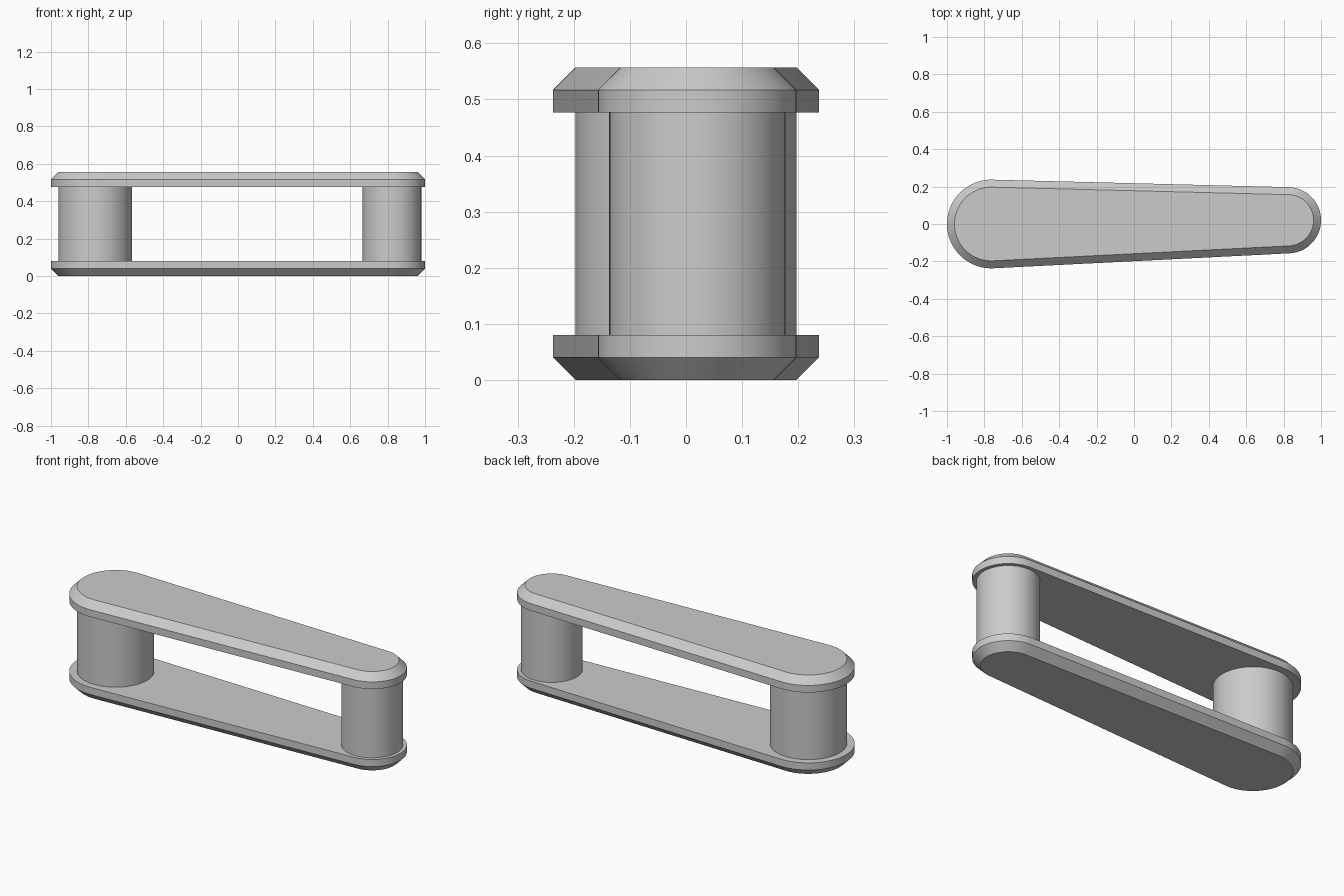
import bpy
import math
from mathutils import Vector

cube = bpy.data.objects.get("Cube")
if cube:
    bpy.data.objects.remove(cube, do_unlink=True)

grey = bpy.data.materials.new("plain grey")
grey.use_nodes = True
colour = (0.6, 0.6, 0.6, 1)
grey.diffuse_color = colour
grey.node_tree.nodes["Principled BSDF"].inputs["Base Color"].default_value = colour

# Centres and plate radii of the two rounded ends
BIG, BIG_R = Vector((-0.763, 0.0)), 0.237
SMALL, SMALL_R = Vector((0.823, 0.02)), 0.177
CHAMFER = 0.04
STEPS = 40


def arc(centre, radius, start, end):
    angles = [start + (end - start) * i / STEPS for i in range(STEPS + 1)]
    return [centre + radius * Vector((math.cos(a), math.sin(a))) for a in angles]


def outline(inset):
    """Two end arcs joined by their outer tangent lines."""
    axis = SMALL - BIG
    tilt = math.atan2(axis.y, axis.x)
    touch = math.acos((BIG_R - SMALL_R) / axis.length)
    return (arc(SMALL, SMALL_R - inset, tilt - touch, tilt + touch)
            + arc(BIG, BIG_R - inset, tilt + touch, tilt + 2 * math.pi - touch))


def loft(name, layers):
    """Capped solid through (outline, height) layers, listed from the bottom up."""
    n = len(layers[0][0])
    verts = [(p.x, p.y, z) for ring, z in layers for p in ring]
    faces = [tuple(reversed(range(n))), tuple(range(len(verts) - n, len(verts)))]
    for k in range(len(layers) - 1):
        for i in range(n):
            j = (i + 1) % n
            faces.append((k * n + i, k * n + j, (k + 1) * n + j, (k + 1) * n + i))
    mesh = bpy.data.meshes.new(name)
    mesh.from_pydata(verts, [], faces)
    mesh.materials.append(grey)
    obj = bpy.data.objects.new(name, mesh)
    bpy.context.collection.objects.link(obj)
    finish(obj)


def finish(obj):
    bpy.ops.object.select_all(action="DESELECT")
    obj.select_set(True)
    bpy.context.view_layer.objects.active = obj
    bpy.ops.object.shade_smooth_by_angle(angle=math.radians(30))


def pin(name, centre, radius, bottom, top):
    bpy.ops.mesh.primitive_cylinder_add(
        vertices=80, radius=radius, depth=top - bottom,
        location=(centre.x, centre.y, (bottom + top) / 2))
    obj = bpy.context.object
    obj.name = name
    obj.data.materials.append(grey)
    finish(obj)


# Side plates, chamfered on their outward faces
full, inner = outline(0), outline(CHAMFER)
loft("bottom_plate", [(inner, 0), (full, 0.04), (full, 0.08)])
loft("top_plate", [(full, 0.477), (full, 0.517), (inner, 0.557)])

# Pins joining the plates
pin("large_pin", BIG, BIG_R - CHAMFER, 0.08, 0.477)
pin("small_pin", SMALL, SMALL_R - 0.02, 0.08, 0.477)
